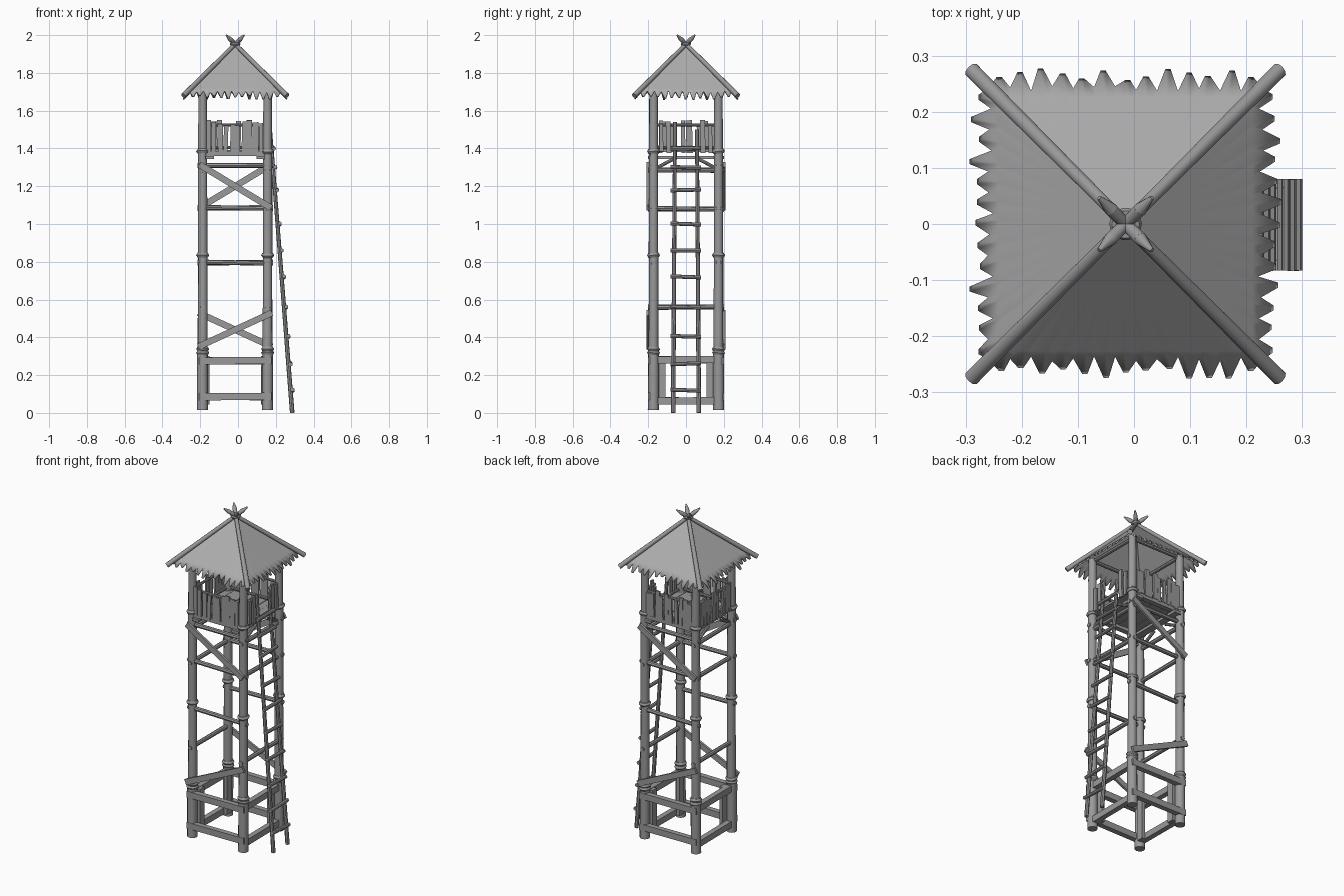
import bpy, bmesh, math, random
from mathutils import Vector, Matrix

if "Cube" in bpy.data.objects:
    bpy.data.objects.remove(bpy.data.objects["Cube"])

random.seed(4)
CX = -0.015      # tower axis in x
H = 0.172        # half spacing of the posts


def material(name, v):
    m = bpy.data.materials.new(name)
    m.diffuse_color = (v, v, v, 1)
    m.use_nodes = True
    m.node_tree.nodes["Principled BSDF"].inputs["Base Color"].default_value = m.diffuse_color
    return m


WOOD, THATCH = material("wood", 0.32), material("thatch", 0.42)


def frame(p, q, hint):
    """Matrix at the middle of p-q with local z along p-q and y near hint."""
    z = (q - p).normalized()
    x = hint.cross(z).normalized()
    y = z.cross(x)
    m = Matrix((x, y, z)).transposed().to_4x4()
    m.translation = (p + q) / 2
    return m


def rod(bm, p, q, r1, r2=None, sides=10):
    p, q = Vector(p), Vector(q)
    d = (q - p).normalized()
    hint = Vector((0, 0, 1)) if abs(d.z) < 0.9 else Vector((0, 1, 0))
    bmesh.ops.create_cone(bm, cap_ends=True, segments=sides, radius1=r1,
                          radius2=r1 if r2 is None else r2,
                          depth=(q - p).length, matrix=frame(p, q, hint))


def plank(bm, p, q, width, thick, out):
    p, q = Vector(p), Vector(q)
    m = frame(p, q, Vector(out))
    bmesh.ops.create_cube(bm, size=1, matrix=m @ Matrix.Diagonal(
        (width, thick, (q - p).length, 1)))


def ring(bm, c, R, r, tilt=0.0, n=14, k=6):
    """Rope loop."""
    rot = Matrix.Rotation(tilt, 3, 'X')
    vs = [[bm.verts.new(Vector(c) + rot @ Vector((
        (R + r * math.cos(b)) * math.cos(a), (R + r * math.cos(b)) * math.sin(a), r * math.sin(b))))
        for b in [2 * math.pi * j / k for j in range(k)]]
        for a in [2 * math.pi * i / n for i in range(n)]]
    for i in range(n):
        for j in range(k):
            a, b = vs[i], vs[(i + 1) % n]
            bm.faces.new((a[j], b[j], b[(j + 1) % k], a[(j + 1) % k]))


def finish(name, bm, smooth=True, mat=WOOD):
    bmesh.ops.recalc_face_normals(bm, faces=bm.faces)
    me = bpy.data.meshes.new(name)
    bm.to_mesh(me)
    bm.free()
    me.materials.append(mat)
    ob = bpy.data.objects.new(name, me)
    bpy.context.collection.objects.link(ob)
    if smooth:
        bpy.ops.object.select_all(action='DESELECT')
        ob.select_set(True)
        bpy.context.view_layer.objects.active = ob
        bpy.ops.object.shade_smooth_by_angle(angle=math.radians(40))
    return ob


def side(k, u, o, z):
    """Point on side k (0 front, 1 right, 2 back, 3 left): u along, o outward."""
    a = k * math.pi / 2
    c, s = math.cos(a), math.sin(a)
    return Vector((CX + u * c + o * s, u * s - o * c, z))


def outward(k):
    return side(k, 0, 1, 0) - side(k, 0, 0, 0)


# Corner posts, stacked logs with rope lashings
posts, ropes = bmesh.new(), bmesh.new()
for k in range(4):
    for z0, z1, r0, r1 in ((0.015, 0.34, 0.029, 0.028), (0.32, 0.84, 0.026, 0.024),
                           (0.82, 1.40, 0.025, 0.024), (1.38, 1.735, 0.024, 0.022)):
        j = random.uniform(-0.002, 0.002)
        rod(posts, side(k, H + j, H, z0), side(k, H, H + j, z1), r0, r1, 12)
    for z in (0.318, 0.338, 0.835, 1.385):
        ring(ropes, side(k, H, H, z), 0.021, 0.0135, random.uniform(-.15, .15))
finish("corner_posts", posts)
finish("post_ropes", ropes)

# Square base beams, upright boards, round cross bars and diagonal braces
base, bars, braces = bmesh.new(), bmesh.new(), bmesh.new()
for k in range(4):
    n = outward(k)
    across = k % 2
    for z in ((0.062, 0.28) if across else (0.085, 0.275)):
        o = H if across else H + .013
        plank(base, side(k, -H - .02, o, z), side(k, H + .02, o, z + .003), 0.038, 0.032, n)
    if across:
        for u in (-0.13, 0.13):
            plank(base, side(k, u, H - .026, 0.045), side(k, u, H - .026, 0.30), 0.042, 0.02, n)
            # short knee struts under the platform
            s = math.copysign(1, u)
            rod(bars, side(k, s * .16, H, 1.295), side(k, s * .05, H, 1.352), 0.009, None, 8)
    for z in ((0.56, 1.08, 1.285) if across else (0.795, 1.085, 1.31)):
        e = random.uniform(-.004, .004)
        rod(bars, side(k, -H - .028, H, z + e), side(k, H + .028, H, z - e), 0.0135, 0.0125, 8)
    if not across:
        o = H + 0.031
        plank(braces, side(k, -.19, o, 1.315), side(k, .19, o, 1.085), 0.034, 0.014, n)
        plank(braces, side(k, -.195, o, 0.35), side(k, .195, o, 0.53), 0.034, 0.014, n)
finish("base_frame", base, False)
finish("cross_bars", bars)
finish("diagonal_braces", braces, False)

# Platform joists and floor boards
floor = bmesh.new()
for u in (-0.135, 0.135):
    plank(floor, (CX + u, -0.2, 1.352), (CX + u, 0.2, 1.352), 0.045, 0.016, (0, 0, 1))
for y in (-0.172, 0.172):
    plank(floor, (CX - .19, y, 1.372), (CX + .19, y, 1.372), 0.03, 0.022, (0, 0, 1))
for i in range(8):
    x = CX + (i - 3.5) * 0.044
    z = 1.388 + random.uniform(-.002, .002)
    plank(floor, (x, -0.172, z), (x, 0.172, z), 0.042, 0.012, (0, 0, 1))
finish("platform_floor", floor, False)

# Railing: rails and uneven pickets, with a gap at the ladder
rail, pickets = bmesh.new(), bmesh.new()
for k in range(4):
    n = outward(k)
    spans = ((-H, -0.075), (0.075, H)) if k == 1 else ((-H, H),)
    for a, b in spans:
        for z in (1.405, 1.525):
            rod(rail, side(k, a, H, z), side(k, b, H, z), 0.008, None, 8)
    us = {1: (-.13, -.09, .09, .13),
          3: (-.137, -.107, -.075, -.02, .014, .072, .104, .135)}.get(
        k, (-.14, -.113, -.078, -.052, -.015, .012, .05, .078, .108, .138))
    for u in us:
        t = random.uniform(-.006, .006)
        plank(pickets, side(k, u, H + .012, 1.38 + random.uniform(-.005, .005)),
              side(k, u + t, H + .012, 1.535 + random.uniform(-.015, .015)),
              random.uniform(.02, .034), 0.011, n)
finish("railing_bars", rail)
finish("railing_pickets", pickets, False)

# Ladder leaning on the right side
ladder = bmesh.new()
lx = lambda z: 0.287 - 0.078 * z
for s in (-1, 1):
    top = 1.54 if s < 0 else 1.50
    rod(ladder, (lx(0), s * .068, 0), (lx(top), s * .058, top), 0.012, 0.010, 8)
for z in (0.12, 0.26, 0.405, 0.56, 0.72, 0.86, 1.0, 1.18, 1.30, 1.40):
    e = random.uniform(-.004, .004)
    rod(ladder, (lx(z) + .012, -.083, z + e), (lx(z) + .012, .08, z - e), 0.0105, None, 8)
finish("ladder", ladder)

# Thatched roof: four slopes with ragged, blunt-toothed lower edges
roof = bmesh.new()
N = 13
for k in range(4):
    low = [(-0.243, 0.243, 1.702)]
    for i in range(N):
        c = -0.243 + 0.486 * (i + .5) / N + random.uniform(-.004, .004)
        tip = 0.27 + random.uniform(-.014, .008)
        if i in (0, N - 1):
            tip = 0.262
        for du in (-.0045, .0045):
            low.append((c + du, tip, 1.943 - tip * 1.01))
        if i < N - 1:
            v = 0.241 + random.uniform(-.005, .005)
            low.append((-0.243 + 0.486 * (i + 1) / N, v, 1.945 - v))
    low.append((0.243, 0.243, 1.702))
    rows = [[roof.verts.new(side(k, u * f, 0.243 * f, 1.945 - 0.243 * f - d))
             for u, o, z in low] for f, d in ((0.5, 0.004), (0.93, 0.002))]
    rows.append([roof.verts.new(side(k, *p)) for p in low])
    apex = roof.verts.new(side(k, 0, 0, 1.945))
    for i in range(len(low) - 1):
        roof.faces.new((apex, rows[0][i], rows[0][i + 1]))
        for a, b in zip(rows, rows[1:]):
            roof.faces.new((a[i], b[i], b[i + 1], a[i + 1]))
bmesh.ops.remove_doubles(roof, verts=roof.verts, dist=0.0005)
ob = finish("thatch_roof", roof, mat=THATCH)
sol = ob.modifiers.new("thickness", 'SOLIDIFY')
sol.thickness = 0.008
sol.offset = -1

# Hip poles crossing at the peak with sharpened tips, and their lashing
hips = bmesh.new()
for k in range(4):
    a, m, b, t = (side(k, 0.274, 0.274, 1.679), side(k, 0, 0, 1.952),
                  side(k, -0.026, -0.026, 1.978), side(k, -0.047, -0.047, 2.0))
    rod(hips, a, m, 0.0145, 0.011)
    rod(hips, m, b, 0.011, 0.0125)
    rod(hips, b, t, 0.0125, 0.004)
ring(hips, (CX, 0, 1.953), 0.02, 0.009, 0.1)
finish("hip_poles", hips)

# Eave beams on top of the posts
eaves = bmesh.new()
for k in range(4):
    rod(eaves, side(k, -H, H - .006, 1.725), side(k, H, H - .006, 1.725), 0.011, None, 8)
finish("eave_beams", eaves)
